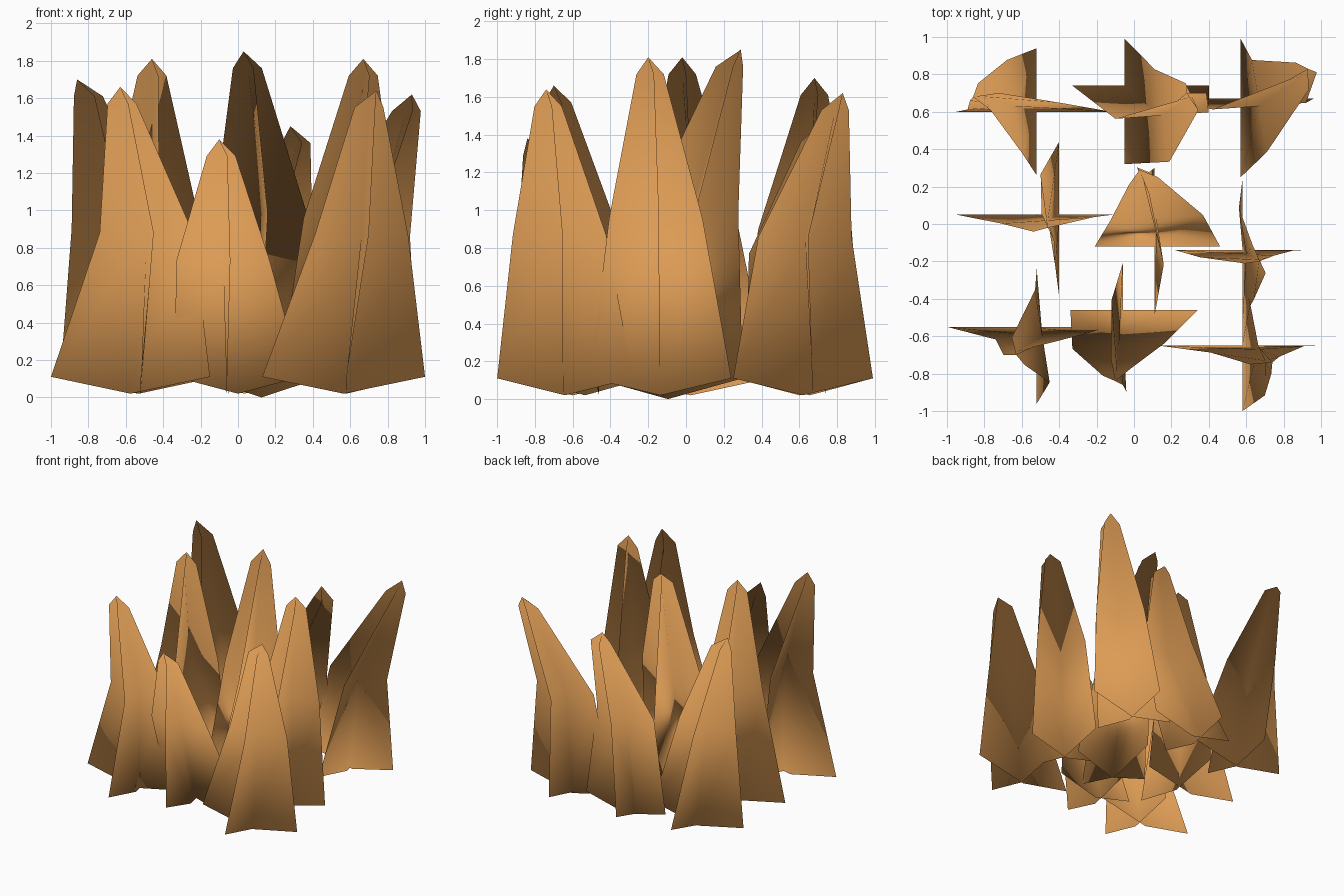
import bpy
from math import cos, sin, radians
from mathutils import Vector

if "Cube" in bpy.data.objects:
    bpy.data.objects.remove(bpy.data.objects["Cube"])

mat = bpy.data.materials.new("dry grass orange")
mat.diffuse_color = (0.72, 0.33, 0.09, 1)
mat.use_nodes = True
mat.node_tree.nodes["Principled BSDF"].inputs["Base Color"].default_value = mat.diffuse_color

# each tuft: (x0, x1, y) of the wide blade base, (y0, y1, x) of the deep blade base,
# middle centre, upper centre, tip (x, y, z)
TUFTS = {
    "back_left":    ((-.95, -.12, .60), (.26, .94, -.52), (-.64, .63), (-.80, .68), (-.86, .68, 1.70)),
    "back_middle":  ((-.33, .40, .74), (.32, .99, -.05), (.15, .58), (.31, .68), (.28, .70, 1.45)),
    "back_right":   ((.20, .96, .67), (.25, .99, .57), (.67, .63), (.90, .79), (.93, .83, 1.62)),
    "left":         ((-.95, -.11, .05), (-.39, .44, -.40), (-.46, .02), (-.46, -.02), (-.46, -.02, 1.81)),
    "centre":       ((-.21, .46, -.12), (-.49, .30, .11), (.12, .03), (.05, .23), (.03, .29, 1.85)),
    "right":        ((.22, .90, -.14), (-.51, .24, .58), (.60, -.16), (.67, -.19), (.67, -.20, 1.81)),
    "front_left":   ((-1.0, -.15, -.55), (-.96, -.24, -.52), (-.49, -.60), (-.62, -.68), (-.63, -.70, 1.66)),
    "front_middle": ((-.34, .34, -.46), (-.86, -.21, -.06), (-.08, -.65), (-.09, -.79), (-.10, -.84, 1.38)),
    "front_right":  ((.13, 1.0, -.65), (-1.0, -.28, .58), (.66, -.67), (.70, -.73), (.74, -.74, 1.64)),
}
HEART = Vector((0, 0, 0.5))     # soft normals point away from here


def blade(base_l, base_r, foot_z, mid, top, tip, angles):
    """Bent, slightly twisted leaf sheet: three columns, three rows and a tip."""
    base_c = (base_l + base_r) / 2
    base_c.z = foot_z
    v = [base_l, base_c, base_r]
    for (x, y), z, half, a in ((mid, tip[2] * 0.53, 0.25, angles[0]),
                               (top, tip[2] - 0.09, 0.08, angles[1])):
        c, d = Vector((x, y, z)), Vector((cos(a), sin(a), 0)) * half
        v += [c - d, c, c + d]
    v.append(Vector(tip))
    f = [(0, 1, 4, 3), (1, 2, 5, 4), (3, 4, 7, 6), (4, 5, 8, 7), (6, 7, 9), (7, 8, 9)]
    # face the sheet away from the middle of the patch
    n = (v[4] - v[1]).cross(v[5] - v[3])
    if n.dot(v[4] + v[7] - 2 * HEART) > 0:
        f = [q for q in f]
        n = -n
    else:
        f = [q[::-1] for q in f]
    if (v[5] - v[3]).cross(v[4] - v[1]).dot(v[4] + v[7] - 2 * HEART) > 0:
        f = [(0, 1, 4, 3), (1, 2, 5, 4), (3, 4, 7, 6), (4, 5, 8, 7), (6, 7, 9), (7, 8, 9)]
    else:
        f = [(3, 4, 1, 0), (4, 5, 2, 1), (6, 7, 4, 3), (7, 8, 5, 4), (9, 7, 6), (9, 8, 7)]
    return v, f


for name, (bx, by, mid, top, tip) in TUFTS.items():
    foot = 0.0 if name == "centre" else 0.02
    verts, faces = [], []
    # wide blade (along x) crossed with deep blade (along y)
    for l, r, ang in (
        (Vector((bx[0], bx[2], .11)), Vector((bx[1], bx[2], .11)), (radians(4), radians(15))),
        (Vector((by[2], by[0], .11)), Vector((by[2], by[1], .11)), (radians(99), radians(115))),
    ):
        v, f = blade(l, r, foot, mid, top, tip, ang)
        faces += [tuple(i + len(verts) for i in q) for q in f]
        verts += v
    me = bpy.data.meshes.new(name + "_tuft")
    me.from_pydata(verts, [], faces)
    me.materials.append(mat)
    me.polygons.foreach_set("use_smooth", [True] * len(me.polygons))
    me.update()
    me.normals_split_custom_set_from_vertices([(p - HEART).normalized() for p in verts])
    bpy.context.collection.objects.link(bpy.data.objects.new(name + "_tuft", me))
